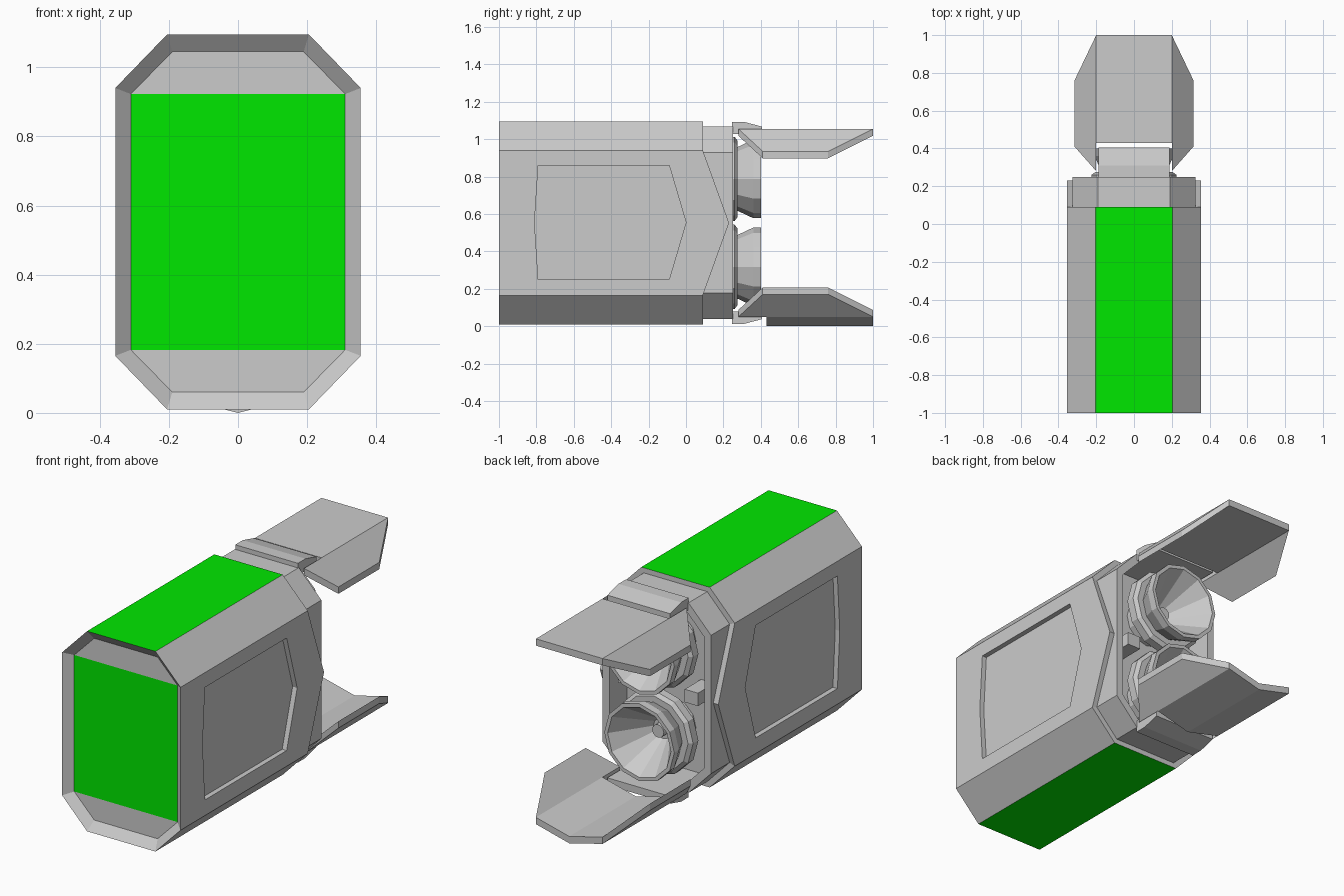
import bpy, bmesh
from math import sin, cos, pi

if "Cube" in bpy.data.objects:
    bpy.data.objects.remove(bpy.data.objects["Cube"])

CZ = 0.5525   # mid height of the model


def material(name, color):
    m = bpy.data.materials.new(name)
    m.diffuse_color = color
    m.use_nodes = True
    m.node_tree.nodes["Principled BSDF"].inputs["Base Color"].default_value = m.diffuse_color
    return m


GREY = material("grey", (0.8, 0.8, 0.8, 1))
GREEN = material("green", (0.0, 0.8, 0.0, 1))


def finish(name, bm, mats=()):
    bmesh.ops.recalc_face_normals(bm, faces=bm.faces)
    me = bpy.data.meshes.new(name)
    bm.to_mesh(me)
    bm.free()
    for m in mats:
        me.materials.append(m)
    ob = bpy.data.objects.new(name, me)
    bpy.context.collection.objects.link(ob)
    return ob


def octagon(bm, hw, fw, hz, sz, y, tip=None):
    """Octagon with an extra vertex halfway up each side, optionally pulled to y = tip."""
    t = y if tip is None else tip
    half = [(fw, hz, y), (hw, sz, y), (hw, 0, t), (hw, -sz, y), (fw, -hz, y)]
    pts = half + [(-x, z, yy) for x, z, yy in reversed(half)]
    return [bm.verts.new((x, yy, CZ + z)) for x, z, yy in pts]


def bridge(bm, a, b, skip=()):
    n = len(a)
    return {i: bm.faces.new((a[i], a[(i + 1) % n], b[(i + 1) % n], b[i]))
            for i in range(n) if i not in skip}


# Main body: recessed front, green top and bottom, arrow-shaped side ends
bm = bmesh.new()
inner = octagon(bm, .31, .19, .4925, .37, -.96)
front = octagon(bm, .355, .205, .5425, .3875, -1)
back = octagon(bm, .355, .205, .5425, .3875, .09, .23)
step = octagon(bm, .325, .19, .515, .375, .09, .23)
bridge(bm, inner, front)
bridge(bm, back, step)
shell = bridge(bm, front, back, skip=(1, 2, 6, 7))
greens = [shell[4], shell[9], bm.faces.new([inner[i] for i in (1, 2, 3, 6, 7, 8)])]
for f in greens:
    f.material_index = 1
bm.faces.new([inner[i] for i in (0, 1, 8, 9)])
bm.faces.new([inner[i] for i in (3, 4, 5, 6)])

# Sunken six-sided panel in each side of the body
PANEL = [(-.79, .86), (-.81, .555), (-.79, .25), (-.09, .25), (0, .555), (-.09, .86)]
for s, (a, b, c) in ((1, (1, 2, 3)), (-1, (8, 7, 6))):
    outer = [front[a], front[b], front[c], back[c], back[b], back[a]]
    rim = [bm.verts.new((s * .355, y, z)) for y, z in PANEL]
    floor = [bm.verts.new((s * .328, y, z)) for y, z in PANEL]
    bridge(bm, outer, rim)
    bridge(bm, rim, floor)
    bm.faces.new(floor)
finish("body", bm, (GREY, GREEN))

# Hollow collar at the rear of the body
bm = bmesh.new()
rings = [octagon(bm, *p) for p in ((.325, .19, .515, .375, .09), (.325, .19, .515, .375, .25),
                                   (.285, .17, .475, .355, .25), (.285, .17, .475, .355, .1))]
for a, b in zip(rings, rings[1:]):
    bridge(bm, a, b)
bm.faces.new(rings[-1])
finish("rear_collar", bm)

# Two twelve-sided engine bells, turned about the y axis
BELL = [(.1, .13), (.2, .13), (.215, .225), (.26, .225), (.275, .205), (.275, .17), (.36, .21),
        (.40, .21), (.40, .19), (.2, .055), (.2, .035), (.24, .035)]


def bell(name, cz):
    bm = bmesh.new()
    loops = [[bm.verts.new((r * cos(i * pi / 6), y, cz + r * sin(i * pi / 6)))
              for i in range(12)] for y, r in BELL]
    for a, b in zip(loops, loops[1:]):
        bridge(bm, a, b)
    bm.faces.new(loops[0])
    bm.faces.new(loops[-1])
    finish(name, bm)


bell("upper_engine_bell", CZ + .235)
bell("lower_engine_bell", CZ - .235)


def prism(name, pts, axis_vec):
    """Extrude one flat polygon along a vector."""
    bm = bmesh.new()
    f = bm.faces.new([bm.verts.new(p) for p in pts])
    new = bmesh.ops.extrude_face_region(bm, geom=[f], use_keep_orig=True)["geom"]
    bmesh.ops.translate(bm, vec=axis_vec,
                        verts=[v for v in new if isinstance(v, bmesh.types.BMVert)])
    finish(name, bm)


# Struts between the bells inside the collar
for side, s in (("right", 1), ("left", -1)):
    prism(side + "_strut", [(s * .2 + x, .1, CZ + z) for x, z in
                            ((-.04, -.035), (.04, -.035), (.04, .035), (-.04, .035))], (0, .14, 0))

# Hinge blocks that carry the flaps
HINGE = [(.245, .54), (.31, .54), (.405, .515), (.405, .475), (.245, .475)]
for pos, s in (("upper", 1), ("lower", -1)):
    prism(pos + "_hinge", [(-.188, y, CZ + s * z) for y, z in HINGE], (.376, 0, 0))


# Rear flaps: middle plate with two bent wings; the lower one has a shallow keel
def flap(name, s, keel):
    bm = bmesh.new()
    z0, z1 = CZ + s * .5025, CZ + s * .3825
    mid = [bm.verts.new((0, y, z0 + s * keel)) for y in (.43, 1)]
    for x in (1, -1):
        a, b, c = [bm.verts.new((x * .2, y, z0)) for y in (.28, .43, 1)]
        w = [bm.verts.new((x * .315, y, z1)) for y in (.76, .41)]
        bm.faces.new((a, b, c, *w))
        bm.faces.new((mid[0], mid[1], c, b))
    new = bmesh.ops.extrude_face_region(bm, geom=bm.faces[:], use_keep_orig=True)["geom"]
    bmesh.ops.translate(bm, vec=(0, 0, -s * .037),
                        verts=[v for v in new if isinstance(v, bmesh.types.BMVert)])
    finish(name, bm)


flap("upper_flap", 1, 0)
flap("lower_flap", -1, .05)
